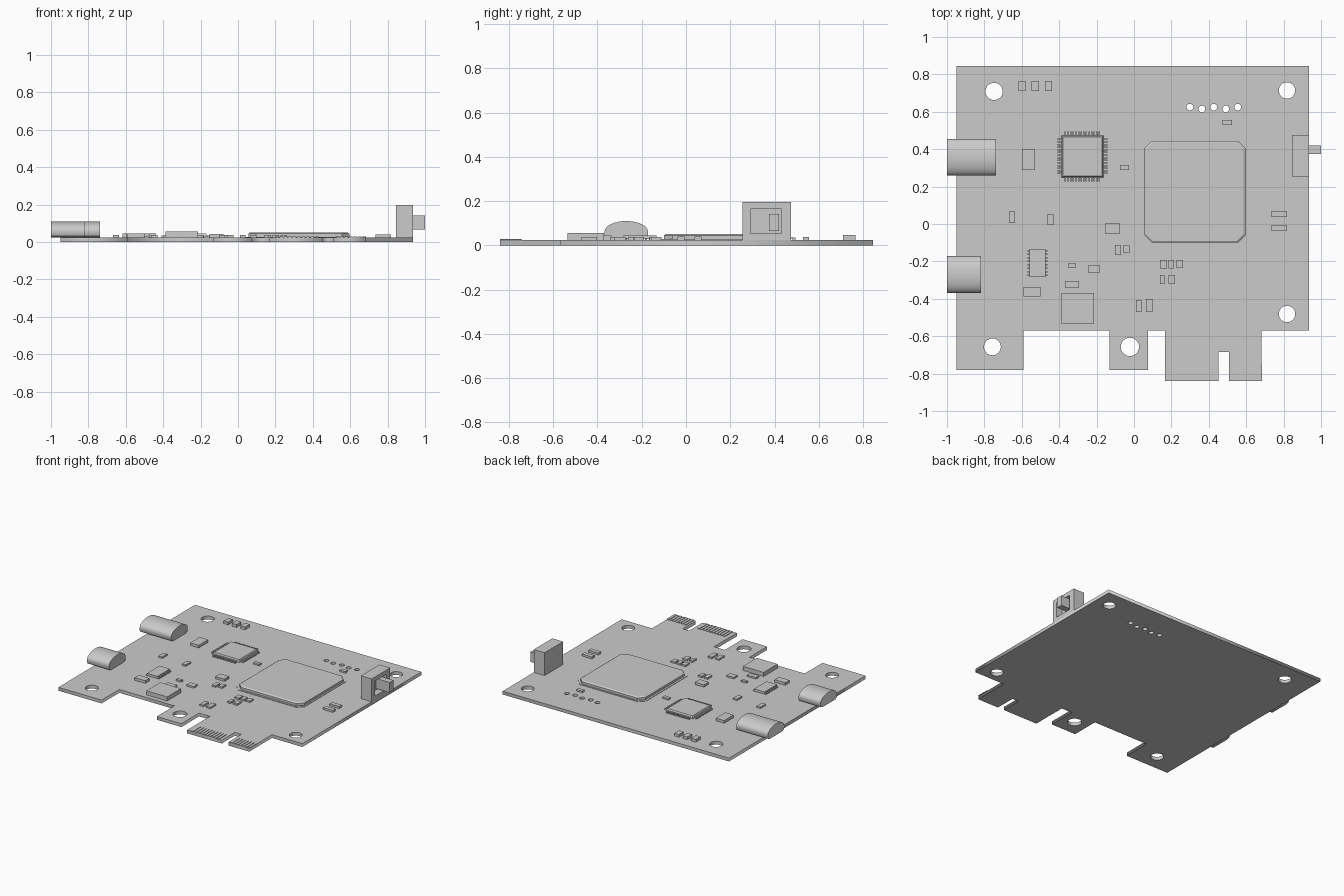
import bpy, bmesh, math
from mathutils import Matrix

if "Cube" in bpy.data.objects:
    bpy.data.objects.remove(bpy.data.objects["Cube"])

T = 0.025  # board thickness / mounting height


def material(name, rgb):
    m = bpy.data.materials.new(name)
    m.diffuse_color = (*rgb, 1)
    m.use_nodes = True
    m.node_tree.nodes["Principled BSDF"].inputs["Base Color"].default_value = m.diffuse_color
    return m


GREY = material("plain_grey", (0.6, 0.6, 0.6))
WHITE = material("port_white", (1.0, 1.0, 1.0))


def finish(bm, name, mats=(GREY,)):
    bmesh.ops.recalc_face_normals(bm, faces=bm.faces)
    me = bpy.data.meshes.new(name)
    bm.to_mesh(me)
    bm.free()
    ob = bpy.data.objects.new(name, me)
    for m in mats:
        me.materials.append(m)
    bpy.context.collection.objects.link(ob)
    return ob


def add_box(bm, x0, x1, y0, y1, z0, z1):
    mat = Matrix.Translation(((x0 + x1) / 2, (y0 + y1) / 2, (z0 + z1) / 2)) \
        @ Matrix.Diagonal((x1 - x0, y1 - y0, z1 - z0, 1))
    return bmesh.ops.create_cube(bm, size=1, matrix=mat)["verts"]


def box(name, *dims):
    bm = bmesh.new()
    add_box(bm, *dims)
    return finish(bm, name)


def add_prism(bm, pts, vec):
    """Extrude a closed outline of 3D points along vec."""
    f = bm.faces.new([bm.verts.new(p) for p in pts])
    r = bmesh.ops.extrude_face_region(bm, geom=[f], use_keep_orig=True)
    top = [v for v in r["geom"] if isinstance(v, bmesh.types.BMVert)]
    bmesh.ops.translate(bm, verts=top, vec=vec)
    return [g for g in r["geom"] if isinstance(g, bmesh.types.BMFace)][0]


def octagon(x0, x1, y0, y1, c, z):
    return [(x0 + c, y0, z), (x1 - c, y0, z), (x1, y0 + c, z), (x1, y1 - c, z),
            (x1 - c, y1, z), (x0 + c, y1, z), (x0, y1 - c, z), (x0, y0 + c, z)]


# --- circuit board: filled outline with drilled holes
outline = [(-.95, -.78), (-.59, -.78), (-.59, -.57), (-.13, -.57), (-.13, -.78),
           (.075, -.78), (.075, -.57), (.165, -.57), (.165, -.84), (.453, -.84),
           (.453, -.685), (.507, -.685), (.507, -.84), (.682, -.84),
           (.682, -.57), (.935, -.57), (.935, .845), (-.95, .845)]
holes = [(-.748, .709, .046), (.818, .714, .044), (.818, -.481, .044),
         (-.757, -.657, .045), (-.022, -.657, .049)]
holes += [(.299 + .064 * i, .625 - .01 * (i % 2), .018) for i in range(5)]

cu = bpy.data.curves.new("circuit_board", 'CURVE')
cu.dimensions = '2D'
cu.fill_mode = 'BOTH'
cu.extrude = T / 2


def spline(pts):
    s = cu.splines.new('POLY')
    s.points.add(len(pts) - 1)
    for p, (x, y) in zip(s.points, pts):
        p.co = (x, y, 0, 1)
    s.use_cyclic_u = True


spline(outline)
for hx, hy, r in holes:
    spline([(hx + r * math.cos(a * math.pi / 14), hy + r * math.sin(a * math.pi / 14))
            for a in range(28)])
board = bpy.data.objects.new("circuit_board", cu)
cu.materials.append(GREY)
board.location.z = T / 2
bpy.context.collection.objects.link(board)
bpy.context.view_layer.objects.active = board
board.select_set(True)
bpy.ops.object.convert(target='MESH')
board.select_set(False)


# --- edge connector contacts with rounded upper ends
bm = bmesh.new()
for x0, n in ((.207, 10), (.532, 7)):
    for i in range(n):
        cx, hw = x0 + .0237 * i, .0095
        pts = [(cx - hw, -.84, T), (cx + hw, -.84, T)]
        pts += [(cx + hw * math.cos(a * math.pi / 6), -.753 + hw * math.sin(a * math.pi / 6), T)
                for a in range(7)]
        add_prism(bm, pts, (0, 0, .004))
finish(bm, "edge_contacts")


# --- rounded sockets hanging over the left edge
def socket(name, x1, cy):
    prof = [(-.075, T), (.075, T), (.092, .032), (.098, .045)]
    prof += [(.098 * math.cos(a * math.pi / 16), .062 + .048 * math.sin(a * math.pi / 16))
             for a in range(17)]
    prof += [(-.098, .045), (-.092, .032)]
    bm = bmesh.new()
    add_prism(bm, [(x1, cy + y, z) for y, z in prof], (-1 - x1, 0, 0))
    for f in bm.faces:
        if f.calc_center_median().x < -.999:
            f.material_index = 1
    ob = finish(bm, name, (GREY, WHITE))
    bpy.context.view_layer.objects.active = ob
    ob.select_set(True)
    bpy.ops.object.shade_smooth_by_angle(angle=math.radians(40))
    ob.select_set(False)


socket("upper_socket", -.738, .357)
socket("lower_socket", -.817, -.27)


# --- large processor: thin base and lid with a chamfered rim
bm = bmesh.new()
add_prism(bm, octagon(.04, .607, -.115, .457, .042, T), (0, 0, .003))
finish(bm, "processor_base")
bm = bmesh.new()
lid = add_prism(bm, octagon(.055, .595, -.1, .445, .04, T), (0, 0, .02))
bmesh.ops.inset_region(bm, faces=[lid], thickness=.011, depth=0)
bmesh.ops.translate(bm, verts=lid.verts, vec=(0, 0, .007))
finish(bm, "processor_lid")

# --- square controller chip with bent pins on four sides
cx, cy, h = -.2755, .3615, .1125
bm = bmesh.new()
vs = add_box(bm, cx - h, cx + h, cy - h, cy + h, T + .003, .046)
for v in vs:
    if v.co.z > .04:
        v.co.x += .008 * (1 if v.co.x < cx else -1)
        v.co.y += .008 * (1 if v.co.y < cy else -1)
finish(bm, "controller_chip")
bm = bmesh.new()
for side in range(4):
    rot = Matrix.Translation((cx, cy, 0)) @ Matrix.Rotation(side * math.pi / 2, 4, 'Z')
    for i in range(14):
        t = -.091 + .014 * i
        vs = add_box(bm, h - .01, h + .011, t - .004, t + .004, T + .006, T + .011)
        vs += add_box(bm, h + .007, h + .021, t - .004, t + .004, T, T + .011)
        bmesh.ops.transform(bm, matrix=rot, verts=vs)
finish(bm, "controller_pins")

# --- small memory chip with pins on two sides
box("memory_chip", -.56, -.473, -.283, -.134, T + .003, .045)
bm = bmesh.new()
for i in range(8):
    y = -.274 + .0187 * i
    for x in (-.57, -.473):
        add_box(bm, x, x + .01, y - .005, y + .005, T, T + .009)
finish(bm, "memory_pins")

# --- plain block components
box("power_block", -.388, -.215, -.535, -.37, T, .056)
box("left_block", -.6, -.53, .29, .402, T, .045)
box("lower_left_block", -.59, -.5, -.388, -.337, T, .045)
box("middle_block", -.152, -.077, -.053, .005, T, .042)
for i in range(3):
    x = -.617 + .07 * i
    box(f"corner_block_{i + 1}", x, x + .038, .71, .765, T, .046)
for i, y in enumerate((.054, -.022)):
    box(f"right_block_{i + 1}", .735, .817, y - .016, y + .016, T, .04)

# --- small chip parts: centre x, centre y, width, depth
small = [(-.652, .037, .032, .062), (-.447, .024, .032, .06), (-.051, .302, .048, .027),
         (-.086, -.139, .032, .054), (-.04, -.133, .032, .044), (-.332, -.223, .043, .021),
         (-.214, -.241, .06, .042), (-.332, -.324, .075, .037), (.157, -.215, .038, .046),
         (.2, -.215, .03, .046), (.245, -.214, .034, .043), (.151, -.298, .024, .048),
         (.202, -.298, .034, .048), (.025, -.438, .03, .064), (.082, -.436, .034, .07),
         (.499, .542, .05, .027)]
for i, (x, y, w, d) in enumerate(small):
    box(f"small_part_{i + 1}", x - w / 2, x + w / 2, y - d / 2, y + d / 2, T, .037)

# --- slide switch: recessed housing and lever
bm = bmesh.new()
add_box(bm, .845, .935, .255, .475, T, .197)
face = max(bm.faces, key=lambda f: f.calc_center_median().x)
for x in (.935, .885):
    c = face.calc_center_median()
    bmesh.ops.inset_region(bm, faces=[face], thickness=.005)
    for v in face.verts:
        v.co = (x, .432 if v.co.y > c.y else .292, .165 if v.co.z > c.z else .053)
finish(bm, "switch_housing")
box("switch_lever", .885, 1.0, .375, .42, .066, .142)
